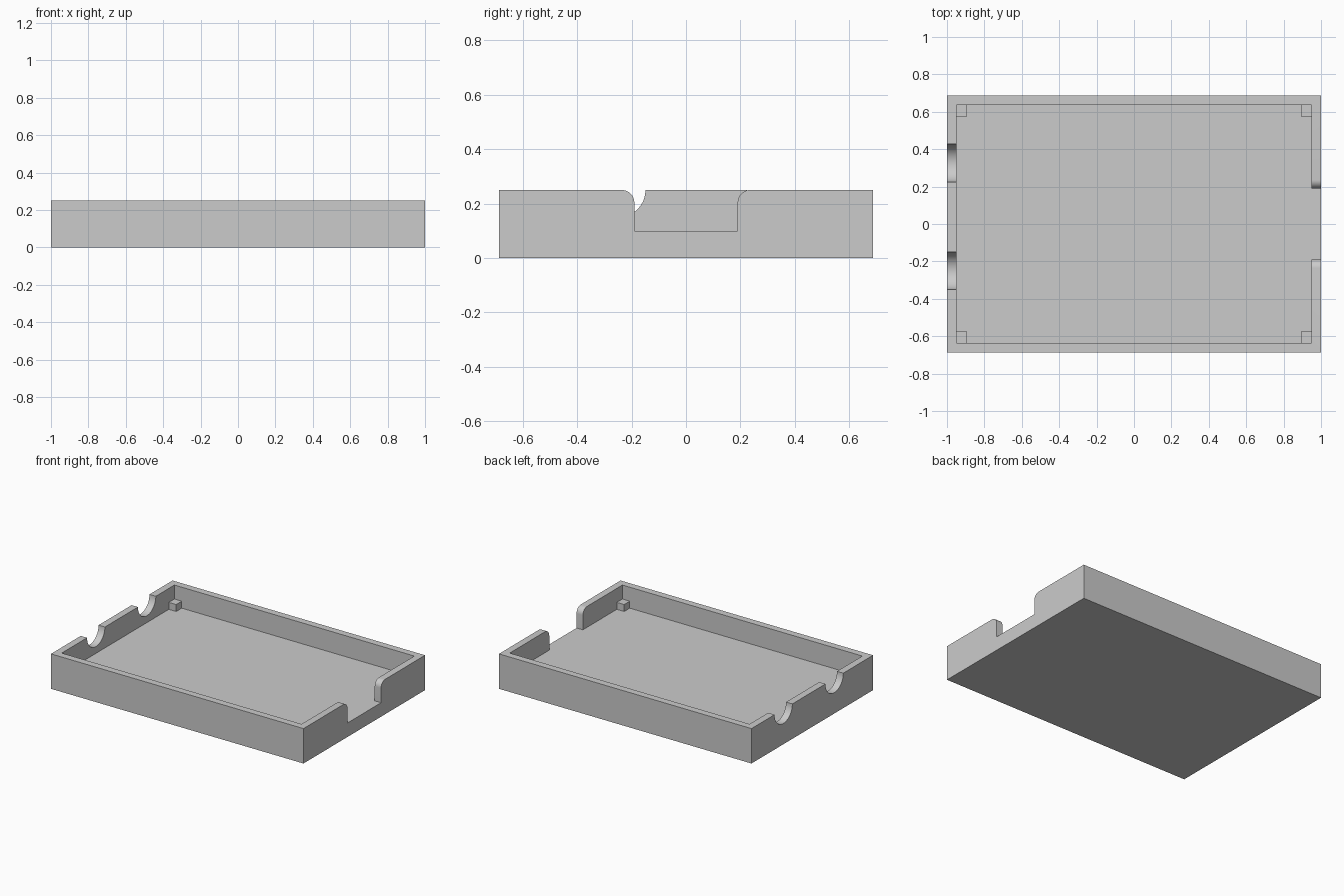
import bpy
import bmesh
from math import cos, sin, pi, radians

cube = bpy.data.objects.get("Cube")
if cube:
    bpy.data.objects.remove(cube, do_unlink=True)

# Overall sizes
HX, HY, H = 1.0, 0.6875, 0.25
WALL, FLOOR = 0.05, 0.1
OVER = 0.06

grey = bpy.data.materials.new("plain grey")
grey.use_nodes = True
grey.diffuse_color = (0.6, 0.6, 0.6, 1)
grey.node_tree.nodes["Principled BSDF"].inputs["Base Color"].default_value = grey.diffuse_color


def prism(name, outline, x0, x1):
    """Extrude a (y, z) outline along x."""
    bm = bmesh.new()
    face = bm.faces.new([bm.verts.new((x0, y, z)) for y, z in outline])
    new = bmesh.ops.extrude_face_region(bm, geom=[face])["geom"]
    verts = [v for v in new if isinstance(v, bmesh.types.BMVert)]
    bmesh.ops.translate(bm, verts=verts, vec=(x1 - x0, 0, 0))
    bmesh.ops.recalc_face_normals(bm, faces=bm.faces)
    mesh = bpy.data.meshes.new(name)
    bm.to_mesh(mesh)
    bm.free()
    mesh.materials.append(grey)
    obj = bpy.data.objects.new(name, mesh)
    bpy.context.collection.objects.link(obj)
    return obj


def box(name, x0, x1, y0, y1, z0, z1):
    return prism(name, [(y0, z0), (y1, z0), (y1, z1), (y0, z1)], x0, x1)


def arc(cy, cz, r, start, end, steps):
    angles = [radians(start + (end - start) * i / steps) for i in range(steps + 1)]
    return [(cy + r * cos(a), cz + r * sin(a)) for a in angles]


def cut(target, cutter):
    cutter.hide_render = True
    mod = target.modifiers.new("cut", "BOOLEAN")
    mod.operation = "DIFFERENCE"
    mod.solver = "EXACT"
    mod.object = cutter
    bpy.context.view_layer.objects.active = target
    bpy.ops.object.modifier_apply(modifier=mod.name)
    bpy.data.objects.remove(cutter, do_unlink=True)


# Open tray
tray = box("tray", -HX, HX, -HY, HY, 0, H)
cut(tray, box("cavity", WALL - HX, HX - WALL, WALL - HY, HY - WALL, FLOOR, H + OVER))

# Wide opening in one end wall, with rounded upper corners
GAP, R = 0.19, 0.046
side = [(GAP, FLOOR)] + arc(GAP + R, H - R, R, 180, 90, 10) + [(GAP + R, H + OVER)]
opening = side + [(-y, z) for y, z in reversed(side)]
cut(tray, prism("opening", opening, HX - WALL - 0.02, HX + OVER))

# Two half-round notches in the opposite end wall
NOTCH = 0.101
for y in (0.326, -0.25):
    outline = arc(y, H, NOTCH, 180, 360, 32) + [(y + NOTCH, H + OVER), (y - NOTCH, H + OVER)]
    cut(tray, prism("notch", outline, -HX - OVER, WALL - HX + 0.02))

bpy.ops.object.select_all(action="DESELECT")
tray.select_set(True)
bpy.context.view_layer.objects.active = tray
bpy.ops.object.shade_smooth_by_angle(angle=radians(30))

# Small support blocks in the inner corners
PX, PY, PZ = 0.058, 0.063, 0.05
for sx, x_name in ((-1, "right"), (1, "left")):
    for sy, y_name in ((-1, "front"), (1, "back")):
        xs = sorted((sx * (HX - WALL), sx * (HX - WALL - PX)))
        ys = sorted((sy * (HY - WALL), sy * (HY - WALL - PY)))
        box(f"corner_block_{y_name}_{x_name}", *xs, *ys, FLOOR, FLOOR + PZ)
